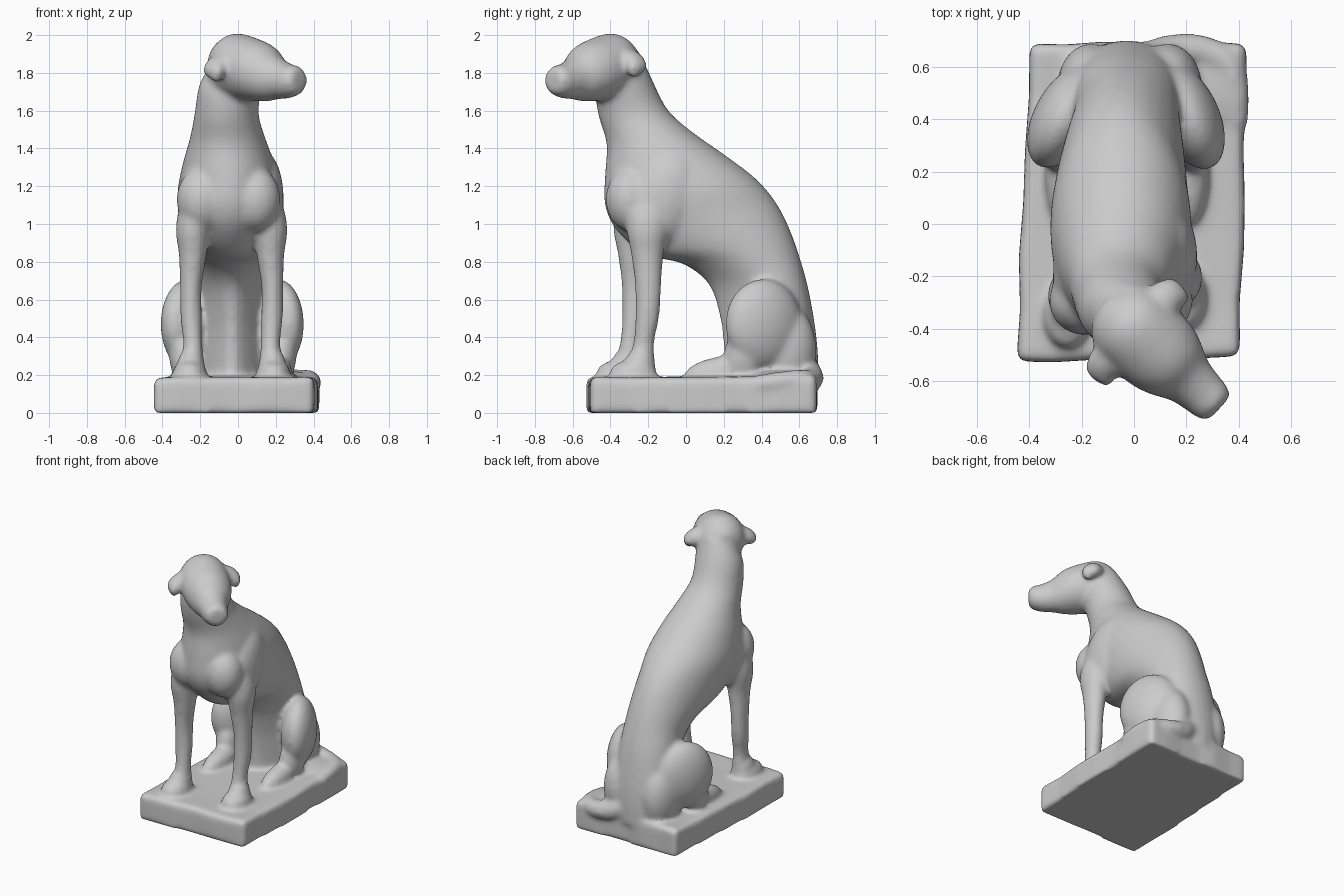
import bpy, bmesh, math, random
from mathutils import Vector as V, Matrix

if "Cube" in bpy.data.objects:
    bpy.data.objects.remove(bpy.data.objects["Cube"])

random.seed(4)
parts = []


def finish(bm, name):
    bmesh.ops.recalc_face_normals(bm, faces=bm.faces)
    me = bpy.data.meshes.new(name)
    bm.to_mesh(me)
    bm.free()
    ob = bpy.data.objects.new(name, me)
    bpy.context.collection.objects.link(ob)
    parts.append(ob)
    return ob


def spline(p0, p1, p2, p3, t):
    return 0.5 * (2 * p1 + (p2 - p0) * t + (2 * p0 - 5 * p1 + 4 * p2 - p3) * t * t
                  + (3 * p1 - p0 - 3 * p2 + p3) * t ** 3)


def loft(name, rings, sides=32, steps=5):
    """Closed skin through egg-shaped rings (centre, half axis u, half axis v, egg amount)."""
    n, fine = len(rings), []
    for i in range(n - 1):
        q = [rings[max(0, i - 1)], rings[i], rings[i + 1], rings[min(n - 1, i + 2)]]
        for s in range(steps):
            fine.append([spline(*[r[k] for r in q], s / steps) for k in range(4)])
    fine.append(rings[-1])
    bm = bmesh.new()
    loops = []
    for c, u, v, e in fine:
        angs = [2 * math.pi * j / sides for j in range(sides)]
        loops.append([bm.verts.new(c + u * math.cos(a) * (1 + e * math.sin(a)) + v * math.sin(a))
                      for a in angs])
    for a, b in zip(loops, loops[1:]):
        for j in range(sides):
            k = (j + 1) % sides
            bm.faces.new((a[j], a[k], b[k], b[j]))
    bm.faces.new(loops[0])
    bm.faces.new(loops[-1])
    finish(bm, name)


def blob(name, c, r, turn=0, tilt=0):
    """Ellipsoid, tilted about x then turned about z (degrees)."""
    bm = bmesh.new()
    m = (Matrix.Translation(c) @ Matrix.Rotation(math.radians(turn), 4, 'Z')
         @ Matrix.Rotation(math.radians(tilt), 4, 'X') @ Matrix.Diagonal((*r, 1)))
    bmesh.ops.create_uvsphere(bm, u_segments=32, v_segments=20, radius=1, matrix=m)
    finish(bm, name)


# Torso and neck: front y,z / back y,z / centre x / half width / egg amount
torso = [(-.47, 1.76, -.24, 1.90, -.01, .135, 0), (-.48, 1.68, -.19, 1.79, -.04, .165, 0),
         (-.46, 1.56, -.10, 1.61, -.06, .17, 0), (-.42, 1.42, .03, 1.49, -.055, .20, 0),
         (-.43, 1.25, .20, 1.37, -.05, .245, 0), (-.43, 1.10, .37, 1.24, -.05, .27, 0),
         (-.37, .97, .48, 1.11, -.05, .26, 0), (-.22, .84, .555, .96, -.04, .235, .1),
         (-.02, .79, .61, .80, -.03, .205, .2), (.12, .68, .65, .65, -.03, .19, .35),
         (.18, .50, .685, .45, -.03, .19, .45), (.20, .32, .70, .29, -.03, .19, .45),
         (.20, .14, .70, .14, -.03, .18, .4)]
loft("torso", [(V((x, (a + c) / 2, (b + d) / 2)), V((w, 0, 0)), V((0, (c - a) / 2, (d - b) / 2)), e)
               for a, b, c, d, x, w, e in torso])

# Head, turned to one side: distance along / bottom z / top z / half width
fwd, side, mid = V((.73, -.68, 0)), V((.68, .73, 0)), V((.02, -.42, 0))
head = [(-.18, 1.76, 1.92, .06), (-.13, 1.70, 1.97, .13), (-.04, 1.66, 2.01, .165),
        (.10, 1.65, 1.98, .165), (.19, 1.65, 1.945, .14), (.26, 1.66, 1.885, .105),
        (.34, 1.665, 1.85, .09), (.39, 1.68, 1.84, .082), (.42, 1.70, 1.815, .06)]
loft("head", [(mid + fwd * s + V((0, 0, (a + b) / 2)), side * w, V((0, 0, (b - a) / 2)), 0)
              for s, a, b, w in head])

# Drooping folded ears
for name, s in (("left", -1), ("right", 1)):
    c = mid + side * s * .165 - fwd * .02 + V((0, 0, 1.85 + s * .012))
    blob("ear_" + name, c, (.07, .095, .055), -43, -30 * s)
    blob("ear_tip_" + name, c + side * s * .045 + fwd * .03 - V((0, 0, .035)), (.045, .035, .055), -43)

# Front legs, paws, shoulders and breast
leg = [(-.04, .04, 1.24, .03, .06), (-.015, .02, 1.10, .08, .11), (.0, .01, .97, .09, .11),
       (.0, .01, .83, .073, .085), (.01, .015, .66, .058, .07), (.008, .01, .50, .058, .063),
       (.0, -.01, .36, .052, .057), (.0, -.02, .17, .075, .08)]
for name, s, ox, oy in (("left", -1, -.24, -.285), ("right", 1, .172, -.215)):
    loft("front_leg_" + name, [(V((ox + s * x, oy + y, z)), V((a, 0, 0)), V((0, b, 0)), 0)
                               for x, y, z, a, b in leg], 24)
    blob("front_paw_" + name, (ox + s * .015, oy - .065, .215), (.09, .125, .065))
    blob("paw_wrist_" + name, (ox + s * .01, oy - .03, .26), (.072, .08, .08))
    blob("shoulder_" + name, (ox - s * .03, oy + .09, 1.13), (.10, .18, .26), 0, -22)
    blob("breast_" + name, (-.05 + s * .14, -.295, 1.13), (.135, .13, .17))

# Shoulder blade ridge
blob("withers", (-.04, .0, 1.425), (.10, .12, .06), 0, -38)

# Haunches, shanks and hind feet
for name, s, hx, turn in (("left", -1, -.265, -28), ("right", 1, .21, 24)):
    blob("haunch_" + name, (hx, .41, .47), (.118, .215, .24), turn)
    blob("rump_" + name, (hx * .62, .52, .34), (.13, .17, .24))
    blob("shank_" + name, (hx + s * .02, .30, .30), (.08, .10, .14))
    blob("hind_foot_" + name, (hx, .19, .225), (.075, .20, .075), 0, 8)

# Tail curled around the rear corner, over a mound
path = [(.02, .60, .27, .08), (.14, .655, .20, .07), (.26, .66, .175, .062),
        (.36, .61, .17, .06), (.385, .50, .165, .055), (.385, .38, .15, .05)]
rings = []
for i, (x, y, z, r) in enumerate(path):
    t = V(path[min(i + 1, 5)][:3]) - V(path[max(i - 1, 0)][:3])
    u = t.cross(V((0, 0, 1))).normalized()
    rings.append((V((x, y, z)), u * r, u.cross(t).normalized() * r, 0))
loft("tail", rings, 20)
blob("mound", (.24, .50, .17), (.17, .19, .055))

# Rough-hewn plinth with a worn outline
corners = [(-.45, -.525), (.405, -.505), (.43, .69), (-.40, .69)]
bm = bmesh.new()
outline = []
for i, a in enumerate(corners):
    b = corners[(i + 1) % 4]
    for k in range(6):
        p = V(a).lerp(V(b), k / 6)
        j = .01 if k else 0
        outline.append((p.x + random.uniform(-j, j), p.y + random.uniform(-j, j)))
base = bm.faces.new([bm.verts.new((x, y, 0)) for x, y in outline])
top = bmesh.ops.extrude_face_region(bm, geom=[base])["geom"]
for v in top:
    if isinstance(v, bmesh.types.BMVert):
        v.co.z = .19 + random.uniform(-.006, .006) + (.015 if v.co.y > .5 else 0)
rim = [e for e in bm.edges if max(v.co.z for v in e.verts) > .1
       and (min(v.co.z for v in e.verts) > .1 or any((V(c) - e.verts[0].co.xy).length < .01 for c in corners))]
bmesh.ops.bevel(bm, geom=rim, offset=.03, segments=3, profile=.5, affect='EDGES')
finish(bm, "plinth")

# Fuse everything into one smooth carved piece
bpy.ops.object.select_all(action='DESELECT')
for ob in parts:
    ob.select_set(True)
bpy.context.view_layer.objects.active = parts[0]
bpy.ops.object.join()
statue = bpy.context.object
statue.name = "sitting_dog_on_plinth"
mod = statue.modifiers.new("fuse", 'REMESH')
mod.mode = 'VOXEL'
mod.voxel_size = .014
mod.use_smooth_shade = True
mod = statue.modifiers.new("soften", 'SMOOTH')
mod.factor, mod.iterations = .5, 16
